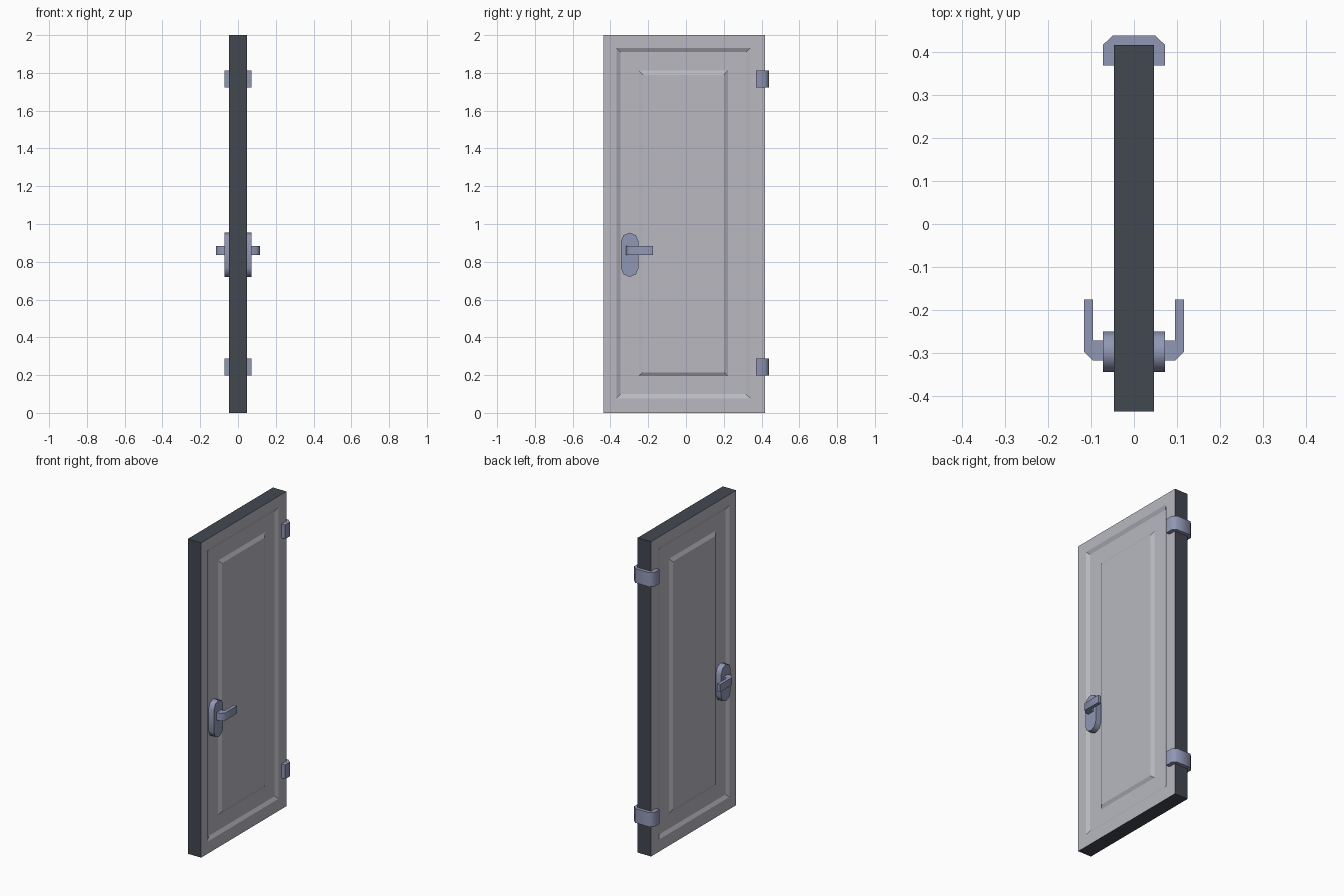
import bpy, bmesh, math

if "Cube" in bpy.data.objects:
    bpy.data.objects.remove(bpy.data.objects["Cube"])


def material(name, rgb):
    m = bpy.data.materials.new(name)
    m.diffuse_color = (*rgb, 1)
    m.use_nodes = True
    m.node_tree.nodes["Principled BSDF"].inputs["Base Color"].default_value = m.diffuse_color
    return m


PANEL = material("pale_grey_panel", (0.48, 0.48, 0.53))
EDGE = material("dark_slate_edge", (0.055, 0.065, 0.083))
METAL = material("blue_grey_metal", (0.28, 0.31, 0.46))


def finish(name, bm, mats, smooth=None):
    bmesh.ops.recalc_face_normals(bm, faces=bm.faces)
    me = bpy.data.meshes.new(name)
    bm.to_mesh(me)
    bm.free()
    ob = bpy.data.objects.new(name, me)
    bpy.context.collection.objects.link(ob)
    for m in mats:
        me.materials.append(m)
    if smooth:
        bpy.ops.object.select_all(action='DESELECT')
        ob.select_set(True)
        bpy.context.view_layer.objects.active = ob
        bpy.ops.object.shade_smooth_by_angle(angle=math.radians(smooth))
    return ob


def prism(name, points, offset):
    """Closed polygon pushed along an offset vector."""
    bm = bmesh.new()
    face = bm.faces.new([bm.verts.new(p) for p in points])
    ext = bmesh.ops.extrude_face_region(bm, geom=[face])
    bmesh.ops.translate(bm, vec=offset,
                        verts=[v for v in ext['geom'] if isinstance(v, bmesh.types.BMVert)])
    return finish(name, bm, [METAL], 50)


# Door slab: rectangular rings on both faces give the sunken border and raised panel
T, D = 0.047, 0.012
RINGS = [  # y0, y1, z0, z1, depth
    (-0.437, 0.418, 0.0, 2.0, 0),
    (-0.368, 0.341, 0.077, 1.932, 0),
    (-0.347, 0.318, 0.099, 1.91, D),
    (-0.25, 0.222, 0.195, 1.813, D),
    (-0.228, 0.2, 0.215, 1.79, 0),
]
bm = bmesh.new()
outer = []
for s in (-1, 1):
    loops = [[bm.verts.new((s * (T - d), y, z))
              for y, z in ((y0, z0), (y1, z0), (y1, z1), (y0, z1))]
             for y0, y1, z0, z1, d in RINGS]
    for a, b in zip(loops, loops[1:]):
        for i in range(4):
            j = (i + 1) % 4
            bm.faces.new((a[i], a[j], b[j], b[i]))
    bm.faces.new(loops[-1])
    outer.append(loops[0])
for i in range(4):
    j = (i + 1) % 4
    f = bm.faces.new((outer[0][i], outer[0][j], outer[1][j], outer[1][i]))
    f.material_index = 1
finish("door_slab", bm, [PANEL, EDGE])

# Hinge clasps wrapping the rear edge
half = [(T, 0.37), (0.072, 0.37), (0.072, 0.418), (0.049, 0.44)]
clasp = half + [(-x, y) for x, y in reversed(half)]
clasp += [(-T, 0.417), (T, 0.417)]
for name, z in (("lower_hinge", 0.197), ("upper_hinge", 1.722)):
    prism(name, [(x, y, z) for x, y in clasp], (0, 0, 0.09))

# Handles on both faces
R, CY = 0.047, -0.298
LEVER = [(0.06, -0.318), (0.096, -0.318), (0.117, -0.297), (0.117, -0.176),
         (0.096, -0.176), (0.096, -0.272), (0.06, -0.272)]
for side, s in (("right", 1), ("left", -1)):
    # rounded back plate
    plate = []
    for cz, start in ((0.907, 0), (0.767, math.pi)):
        for k in range(5):
            a = start + k * math.pi / 4
            plate.append((s * 0.03, CY + R * math.cos(a), cz + R * math.sin(a)))
    prism(side + "_handle_plate", plate, (s * 0.042, 0, 0))
    # bent lever
    prism(side + "_handle_lever", [(s * x, y, 0.836) for x, y in LEVER], (0, 0, 0.048))
